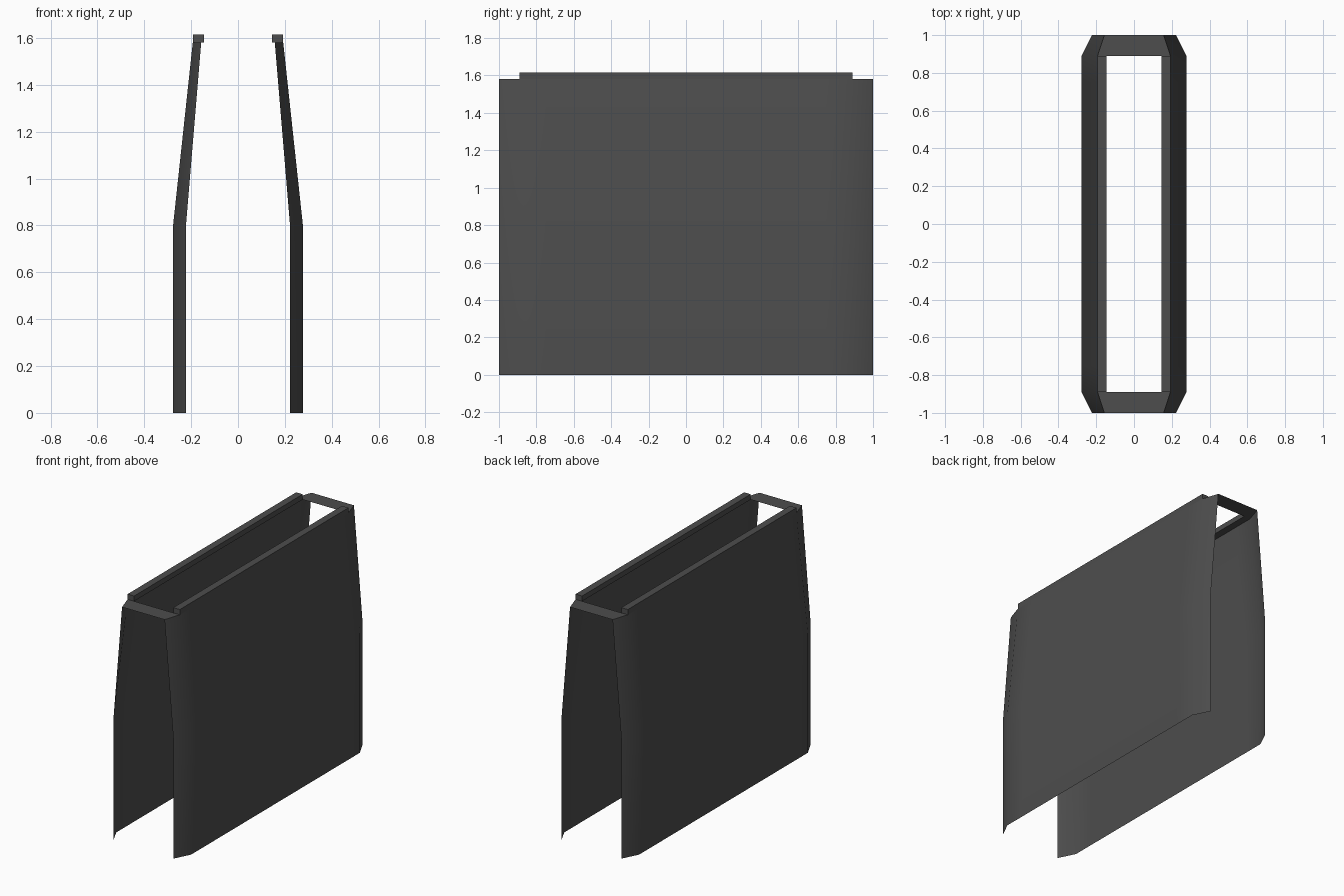
import bpy

if "Cube" in bpy.data.objects:
    bpy.data.objects.remove(bpy.data.objects["Cube"])

grey = bpy.data.materials.new("dark grey")
grey.diffuse_color = (0.075, 0.075, 0.075, 1)
grey.use_nodes = True
grey.node_tree.nodes["Principled BSDF"].inputs["Base Color"].default_value = grey.diffuse_color


def make(name, verts, faces, axes, smooth=False):
    """Mesh object mirrored across the chosen axes."""
    me = bpy.data.meshes.new(name)
    me.from_pydata(verts, [], faces)
    me.materials.append(grey)
    for p in me.polygons:
        p.use_smooth = smooth
    ob = bpy.data.objects.new(name, me)
    bpy.context.collection.objects.link(ob)
    m = ob.modifiers.new("mirror", 'MIRROR')
    m.use_axis = axes
    m.use_mirror_merge = False
    return ob


# Side panels: thin bent sheets with turned-in ends
ys = (-1, -0.89, -0.75, 0.75, 0.89, 1)
rows = ((0, 0.277, 0.222), (0.8, 0.277, 0.222), (1.58, 0.193, 0.157))  # z, face x, end x
n = len(ys)
verts = [(xe if abs(y) == 1 else xf, y, z) for z, xf, xe in rows for y in ys]
faces = [(r * n + i, r * n + i + 1, (r + 1) * n + i + 1, (r + 1) * n + i)
         for r in range(len(rows) - 1) for i in range(n - 1)]
make("side_panel", verts, faces, (True, False, False), True)

# End bridges: thin flat trapezoids joining the panel tops
make("end_bridge",
     [(-0.157, -1, 1.58), (0.157, -1, 1.58), (0.193, -0.89, 1.58), (-0.193, -0.89, 1.58)],
     [(0, 1, 2, 3)], (False, True, False))

# Top rails: square bars along the top of each panel
box = [(x, y, z) for x in (0.145, 0.193) for y in (-0.89, 0.89) for z in (1.58, 1.615)]
make("top_rail", box,
     [(0, 1, 3, 2), (4, 6, 7, 5), (0, 4, 5, 1), (2, 3, 7, 6), (0, 2, 6, 4), (1, 5, 7, 3)],
     (True, False, False))
